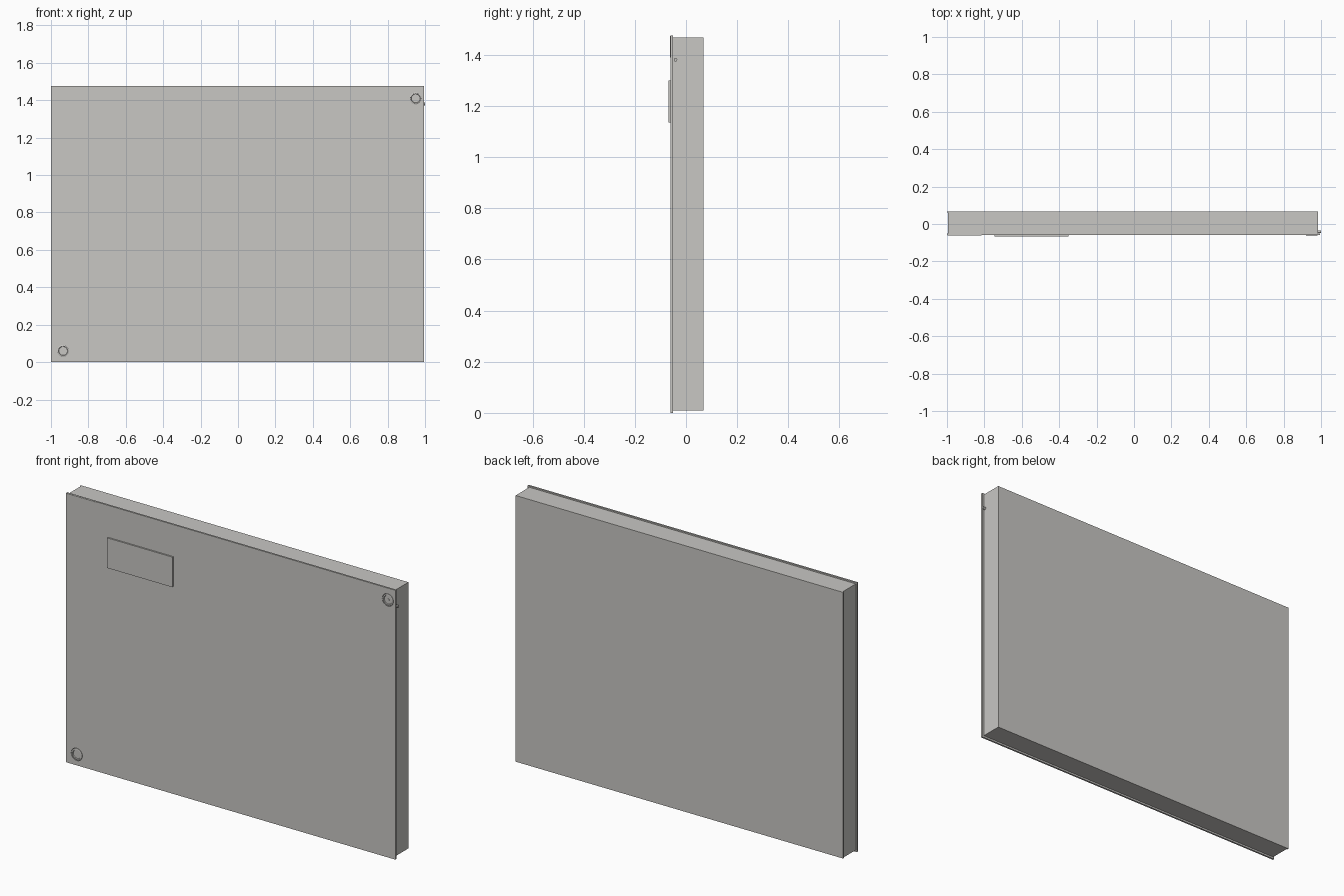
import bpy, bmesh, math
from mathutils import Matrix

if "Cube" in bpy.data.objects:
    bpy.data.objects.remove(bpy.data.objects["Cube"])


def material(name, rgb):
    m = bpy.data.materials.new(name)
    m.diffuse_color = (*rgb, 1)
    m.use_nodes = True
    m.node_tree.nodes["Principled BSDF"].inputs["Base Color"].default_value = m.diffuse_color
    return m


GREY = material("light_warm_grey", (0.58, 0.57, 0.55))


def finish(name, bm, smooth=False):
    bmesh.ops.recalc_face_normals(bm, faces=bm.faces)
    me = bpy.data.meshes.new(name)
    bm.to_mesh(me)
    bm.free()
    ob = bpy.data.objects.new(name, me)
    bpy.context.collection.objects.link(ob)
    me.materials.append(GREY)
    if smooth:
        bpy.ops.object.select_all(action='DESELECT')
        ob.select_set(True)
        bpy.context.view_layer.objects.active = ob
        bpy.ops.object.shade_smooth_by_angle(angle=math.radians(35))
    return ob


def box(name, x0, x1, y0, y1, z0, z1):
    bm = bmesh.new()
    mat = (Matrix.Translation(((x0 + x1) / 2, (y0 + y1) / 2, (z0 + z1) / 2))
           @ Matrix.Diagonal((x1 - x0, y1 - y0, z1 - z0, 1)))
    bmesh.ops.create_cube(bm, size=1, matrix=mat)
    return finish(name, bm)


def lathe(name, profile, x, z, steps=32):
    """Spin (radius, y) points about an axis running along y."""
    bm = bmesh.new()
    verts = [bm.verts.new((r, y, 0)) for r, y in profile]
    edges = [bm.edges.new(p) for p in zip(verts, verts[1:])]
    bmesh.ops.spin(bm, geom=verts + edges, cent=(0, 0, 0), axis=(0, 1, 0),
                   angle=math.tau, steps=steps)
    bmesh.ops.remove_doubles(bm, verts=bm.verts, dist=1e-5)
    bmesh.ops.translate(bm, verts=bm.verts, vec=(x, 0, z))
    return finish(name, bm, True)


# Casing: closed box with a back sheet lapping over its left side
box("casing", -0.994, 0.985, -0.050, 0.061, 0.010, 1.468)
box("back_sheet", -1.0, 0.985, 0.061, 0.068, 0.010, 1.468)

# Door, slightly larger than the casing, with round lock openings
door = box("door", -1.0, 0.995, -0.060, -0.050, 0.0, 1.475)

# Flush round locks in opposite corners
for i, (x, z) in enumerate([(0.95, 1.41), (-0.935, 0.06)]):
    cutter = lathe(f"lock_cutter_{i}",
                   [(0, -0.08), (0.034, -0.08), (0.034, -0.0525), (0, -0.0525)], x, z)
    cutter.hide_render = True
    cutter.hide_viewport = True
    mod = door.modifiers.new(f"lock_hole_{i}", 'BOOLEAN')
    mod.operation = 'DIFFERENCE'
    mod.solver = 'EXACT'
    mod.object = cutter
    lathe(f"lock_ring_{i}",
          [(0.032, -0.052), (0.032, -0.060), (0.030, -0.061), (0.025, -0.061),
           (0.023, -0.057), (0.0, -0.057)], x, z)
    # small raised key insert in the middle
    lathe(f"lock_insert_{i}",
          [(0.007, -0.056), (0.007, -0.059), (0, -0.059)], x, z, 16)

# Thin blank plates on the door
box("name_plate", -0.745, -0.35, -0.068, -0.060, 1.135, 1.30)
box("corner_plate", -0.998, -0.815, -0.062, -0.060, 1.39, 1.474)

# Small hinge pin on the right side
bm = bmesh.new()
bmesh.ops.create_cone(bm, cap_ends=True, segments=16, radius1=0.007, radius2=0.007,
                      depth=0.016,
                      matrix=Matrix.Translation((0.992, -0.041, 1.38))
                      @ Matrix.Rotation(math.pi / 2, 4, 'Y'))
finish("hinge_pin", bm, True)
